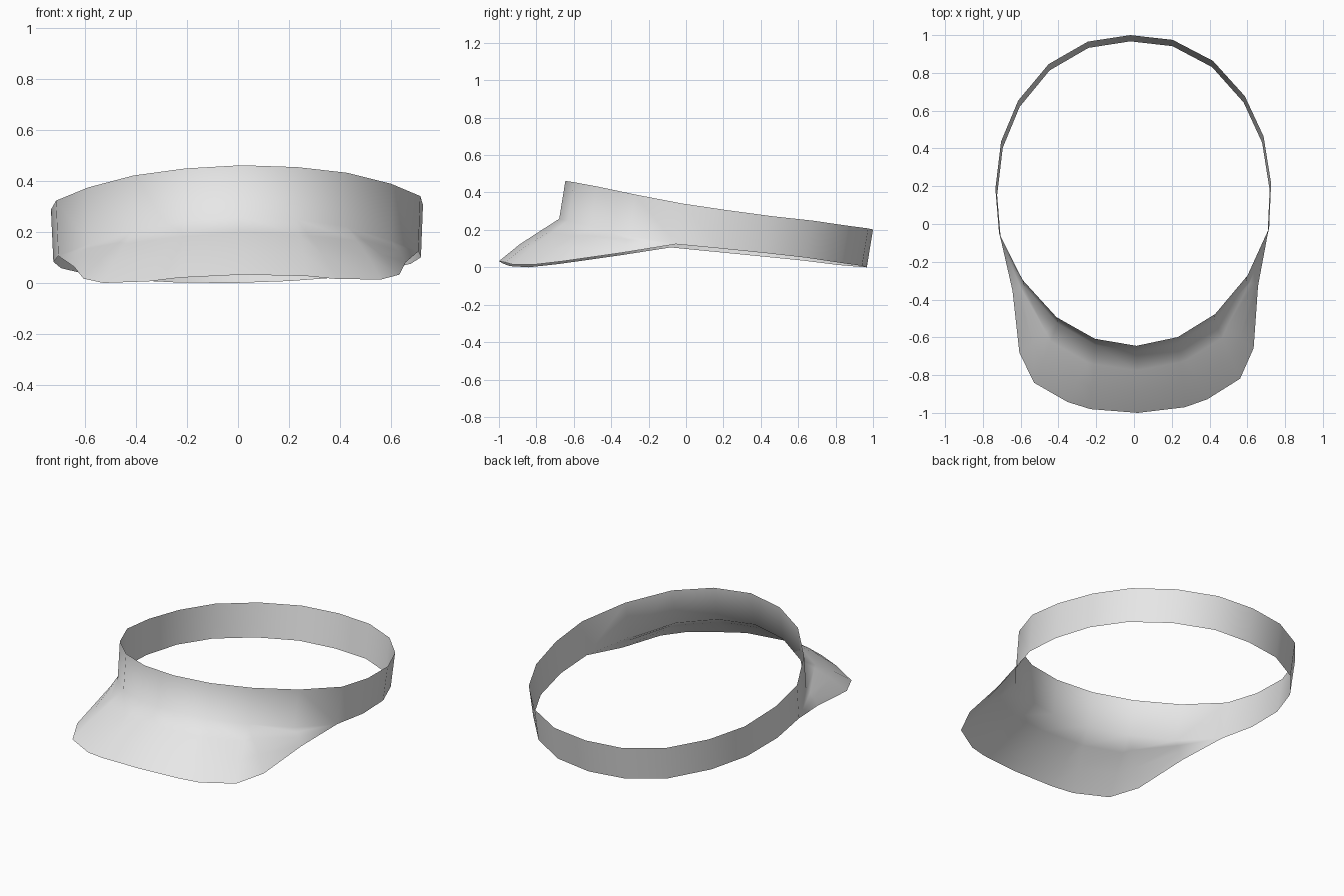
import bpy
import bmesh
from mathutils import Vector

old = bpy.data.objects.get("Cube")
if old:
    bpy.data.objects.remove(old, do_unlink=True)

# Half of the headband, back to front: x, y, top height, bottom height
BAND = [(0, 1, .205, .003), (.225, .97, .208, .008), (.435, .855, .22, .021),
        (.6, .665, .245, .047), (.695, .45, .267, .07), (.73, .2, .3, .095),
        (.715, -.035, .335, .118), (.595, -.285, .385, .165),
        (.42, -.485, .43, .22), (.22, -.603, .455, .25), (0, -.645, .465, .262)]

# Brim edge, side to front: band point it joins, then position
BRIM = [(7, .65, -.34, .075), (8, .62, -.67, .028), (8, .545, -.83, .01),
        (9, .37, -.935, .014), (9, .25, -.975, .027), (10, 0, -1, .036)]

# Fraction of the way across the brim, and upward bulge there
BRIM_ROWS = [(.3, .006), (.65, .012), (1, 0)]


def both_sides(half):
    """Mirror a half row so it runs from -x to +x through the front."""
    return [Vector((-p.x, p.y, p.z)) for p in half] + half[-2::-1]


def settle(p):
    """Slight twist and lean of the worn fabric."""
    return Vector((p.x - .02 * p.y, p.y + .02 * p.x, p.z + .0125 * p.x))


bm = bmesh.new()


def add_row(points):
    return [bm.verts.new(settle(p)) for p in points]


def skin(upper, lower):
    """Join two rows, leaving out repeated corners."""
    for i in range(len(upper) - 1):
        ring = [upper[i], lower[i], lower[i + 1], upper[i + 1]]
        ring = list(dict.fromkeys(ring))
        if len(ring) > 2:
            bm.faces.new(ring)


# Headband: a closed, slightly tilted loop
top_half = [Vector((x, y, zt)) for x, y, zt, zb in BAND]
low_half = [Vector((x * .988, y - .033, zb)) for x, y, zt, zb in BAND]
top = add_row(both_sides(top_half)[:-1])
low = add_row(both_sides(low_half)[:-1])
skin(top + top[:1], low + low[:1])

# Brim: rows sweeping from the lower front of the band to the outer edge
joins = [b[0] for b in BRIM]
joins += [20 - j for j in joins[-2::-1]]
root = [low[6]] + [low[j] for j in joins] + [low[14]]
previous = root
for t, bulge in BRIM_ROWS:
    half = [low_half[j].lerp(Vector((x, y, z)), t) + Vector((0, 0, bulge))
            for j, x, y, z in BRIM]
    row = [low[6]] + add_row(both_sides(half)) + [low[14]]
    skin(previous, row)
    previous = row

lowest = min(v.co.z for v in bm.verts)
for v in bm.verts:
    v.co.z -= lowest
for f in bm.faces:
    f.smooth = True

mesh = bpy.data.meshes.new("sun_visor")
bm.to_mesh(mesh)
bm.free()

# Plain light grey fabric
grey = bpy.data.materials.new("light_grey")
grey.use_nodes = True
grey.diffuse_color = (.8, .8, .8, 1)
grey.node_tree.nodes["Principled BSDF"].inputs["Base Color"].default_value = (.8, .8, .8, 1)
mesh.materials.append(grey)

visor = bpy.data.objects.new("sun_visor", mesh)
bpy.context.collection.objects.link(visor)
